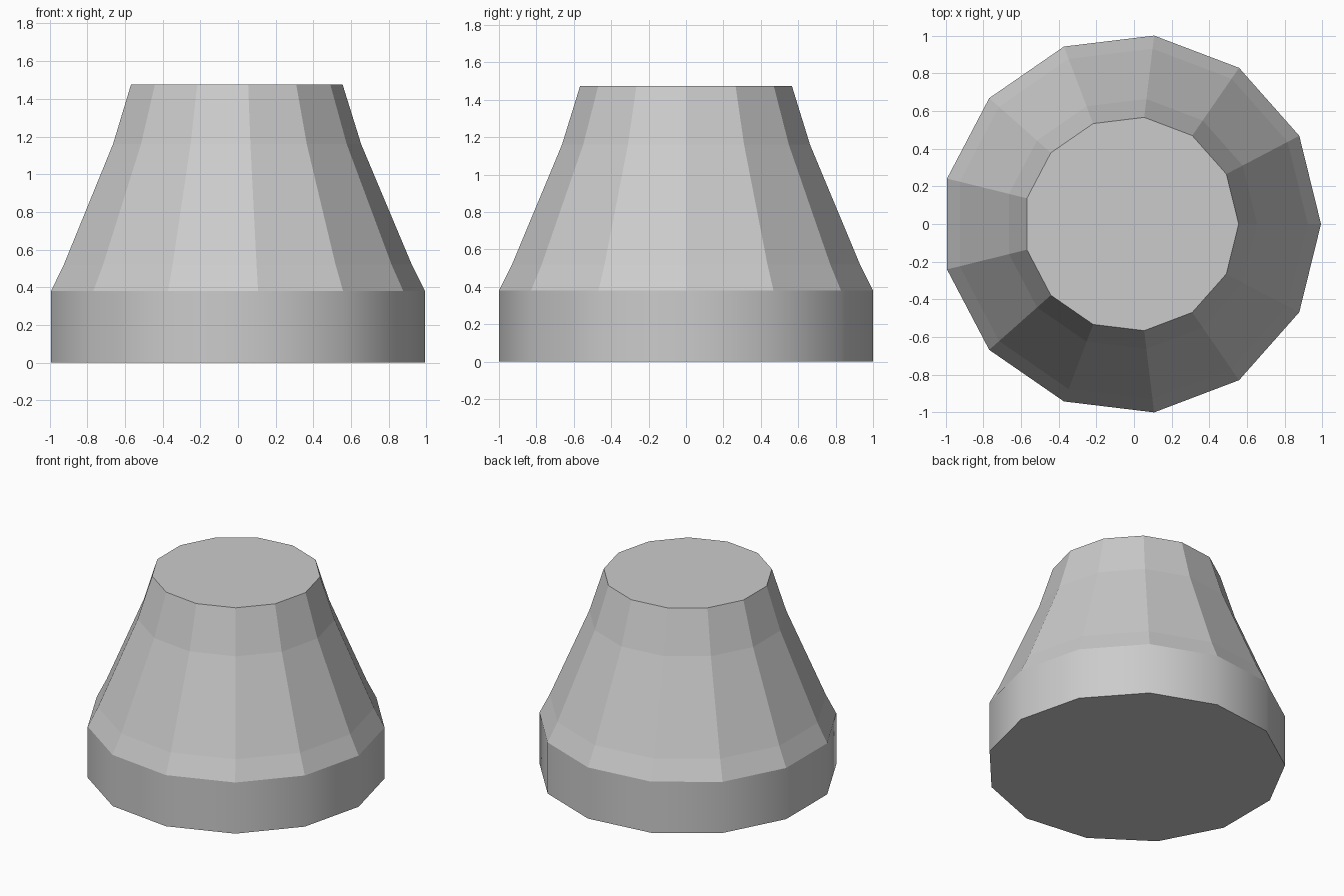
import bpy, bmesh
from math import cos, sin, tau

if "Cube" in bpy.data.objects:
    bpy.data.objects.remove(bpy.data.objects["Cube"])

SIDES = 13
CX = -0.0146  # offset that centres the odd-sided outline
# (radius, height) from the bottom to the top
PROFILE = [(1.007, 0), (1.007, 0.38), (0.937, 0.52), (0.668, 1.16), (0.57, 1.475)]

bm = bmesh.new()
rings = [[bm.verts.new((CX + r * cos(tau * i / SIDES), r * sin(tau * i / SIDES), z))
          for i in range(SIDES)] for r, z in PROFILE]

# Side bands: smooth vertical base, faceted tapering body
for level, (low, high) in enumerate(zip(rings, rings[1:])):
    for i in range(SIDES):
        j = (i + 1) % SIDES
        face = bm.faces.new((low[i], low[j], high[j], high[i]))
        face.smooth = level == 0

# Flat bottom and top caps
bm.faces.new(rings[0][::-1])
bm.faces.new(rings[-1])

mesh = bpy.data.meshes.new("tapered_body")
bm.to_mesh(mesh)
bm.free()
bpy.context.collection.objects.link(bpy.data.objects.new("tapered_body", mesh))
